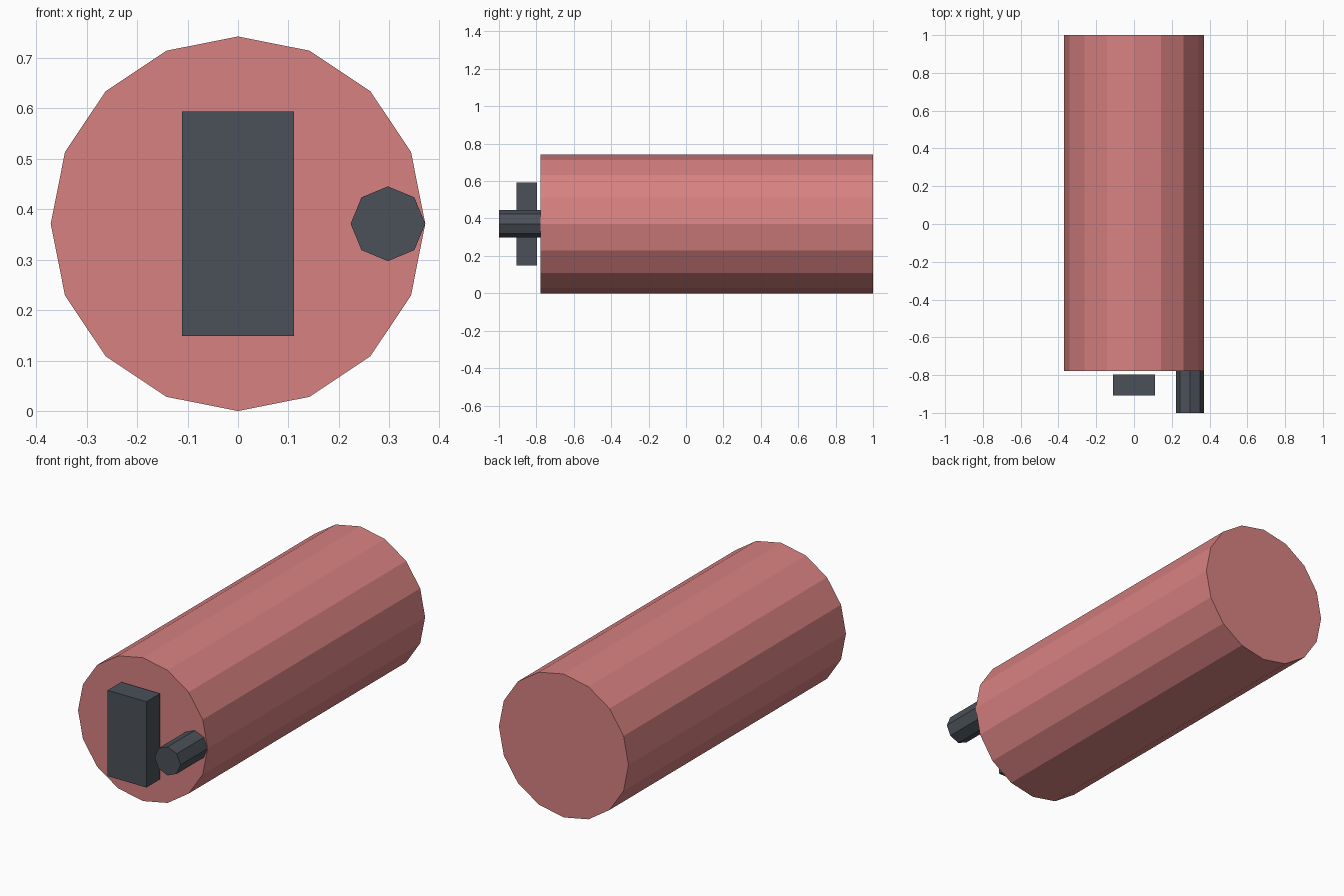
import bpy, math

if "Cube" in bpy.data.objects:
    bpy.data.objects.remove(bpy.data.objects["Cube"])

AXIS_Z = 0.371


def material(name, rgb):
    m = bpy.data.materials.new(name)
    m.diffuse_color = (*rgb, 1)
    m.use_nodes = True
    m.node_tree.nodes["Principled BSDF"].inputs["Base Color"].default_value = m.diffuse_color
    return m


def rod(name, x, radius, y0, y1, sides, mat):
    # Flat-faced cylinder lying along y, with a corner on the x axis
    bpy.ops.mesh.primitive_cylinder_add(
        vertices=sides, radius=radius, depth=y1 - y0,
        location=(x, (y0 + y1) / 2, AXIS_Z), rotation=(math.pi / 2, 0, 0))
    ob = bpy.context.object
    ob.name = name
    ob.data.materials.append(mat)
    return ob


red = material("red", (0.69, 0.22, 0.22))
dark = material("dark_grey", (0.07, 0.083, 0.1))

# Main tank body
rod("tank_body", 0, 0.371, -0.778, 1.0, 16, red)

# Outlet pipe at the edge of the front end, seated into the body
rod("outlet_pipe", 0.297, 0.074, -1.0, -0.704, 8, dark)

# Upright control panel just in front of the end cap
bpy.ops.mesh.primitive_cube_add(size=1, location=(0, -0.852, AXIS_Z))
panel = bpy.context.object
panel.name = "control_panel"
panel.scale = (0.222, 0.111, 0.444)
panel.data.materials.append(dark)
